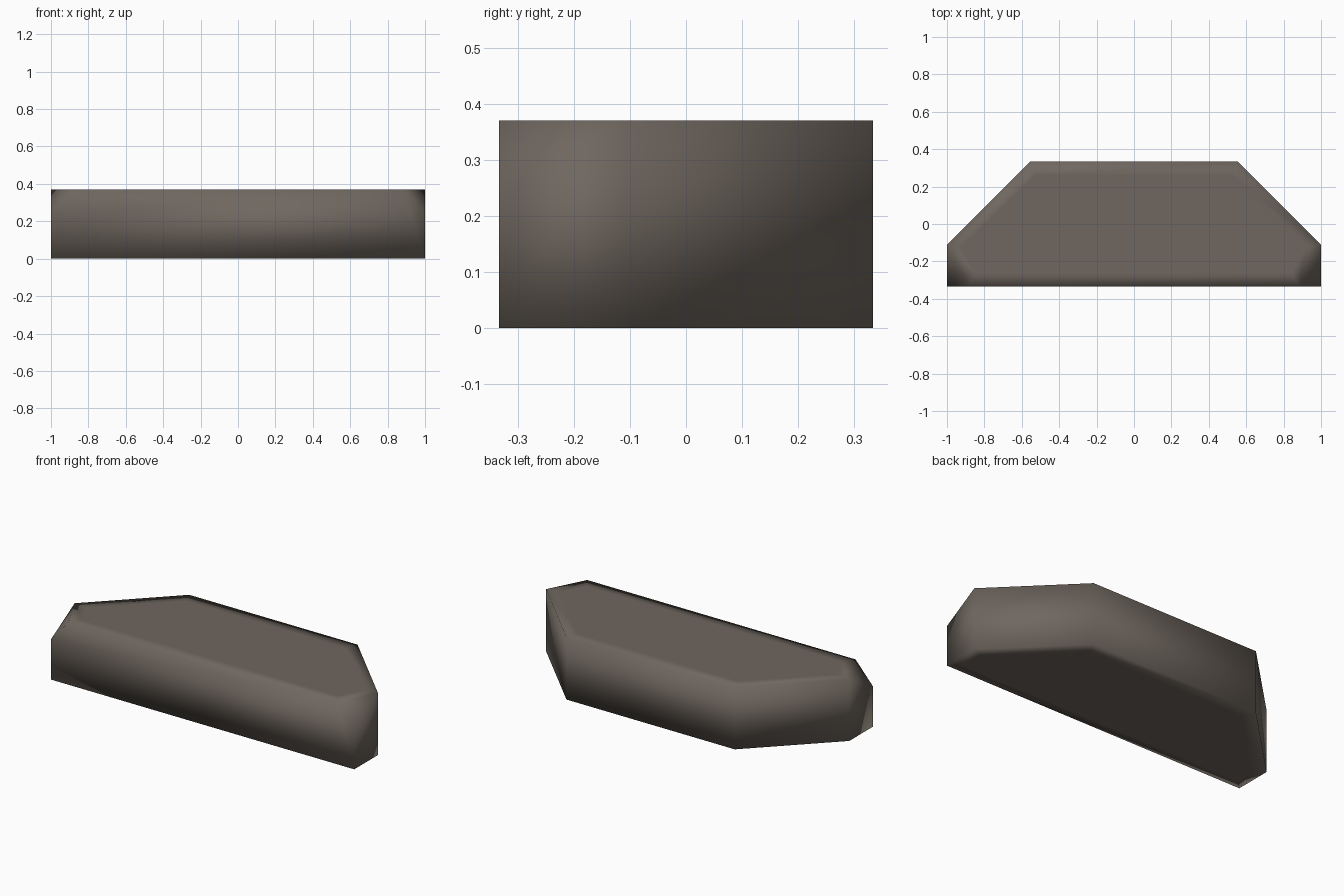
import bpy, bmesh
from mathutils import Vector

if "Cube" in bpy.data.objects:
    bpy.data.objects.remove(bpy.data.objects["Cube"])

H = 0.37

# Stone material
stone = bpy.data.materials.new("warm_grey_stone")
stone.diffuse_color = (0.16, 0.135, 0.115, 1)
stone.use_nodes = True
stone.node_tree.nodes["Principled BSDF"].inputs["Base Color"].default_value = stone.diffuse_color

# Trapezoid-like plan, extruded upward
half = [(1, -0.333), (1, -0.11), (0.555, 0.333)]
plan = half + [(-x, y) for x, y in reversed(half)]
bm = bmesh.new()
base = bm.faces.new([bm.verts.new((x, y, 0)) for x, y in plan])
top = bmesh.ops.extrude_face_region(bm, geom=[base])["geom"]
for v in top:
    if isinstance(v, bmesh.types.BMVert):
        v.co.z = H

# Chipped upper front corners
for s in (1, -1):
    a, b, c = Vector((s, -0.11, H)), Vector((s, -0.333, 0.24)), Vector((s * 0.885, -0.333, H))
    n = (b - a).cross(c - a)
    if n.x * s < 0:
        n = -n
    cut = bmesh.ops.bisect_plane(bm, geom=bm.verts[:] + bm.edges[:] + bm.faces[:], dist=1e-5,
                                 plane_co=a, plane_no=n, clear_outer=True)["geom_cut"]
    edges = [e for e in cut if isinstance(e, bmesh.types.BMEdge)]
    bmesh.ops.holes_fill(bm, edges=edges, sides=0)

bmesh.ops.remove_doubles(bm, verts=bm.verts, dist=1e-4)
bmesh.ops.recalc_face_normals(bm, faces=bm.faces)

# Flat centres on top and bottom so the smooth shading stays near the rim
caps = [f for f in bm.faces if abs(f.normal.z) > 0.99]
bmesh.ops.inset_individual(bm, faces=caps, thickness=0.08)

for f in bm.faces:
    f.smooth = True
mesh = bpy.data.meshes.new("stone_block")
bm.to_mesh(mesh)
bm.free()
mesh.materials.append(stone)
bpy.context.collection.objects.link(bpy.data.objects.new("stone_block", mesh))
